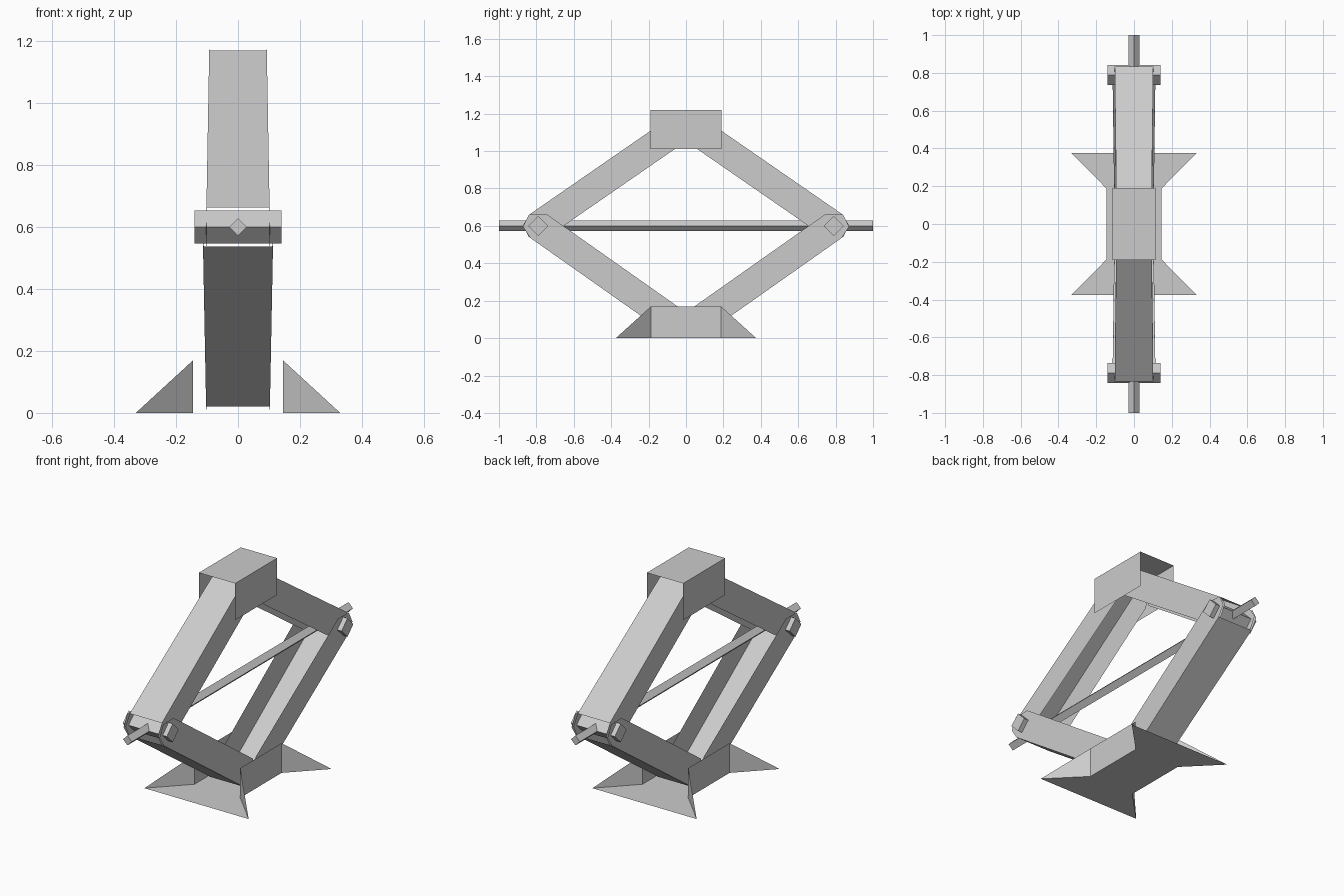
import bpy, bmesh, math
from mathutils import Vector

if "Cube" in bpy.data.objects:
    bpy.data.objects.remove(bpy.data.objects["Cube"])


def make(name, verts, faces):
    me = bpy.data.meshes.new(name)
    me.from_pydata([tuple(v) for v in verts], [], faces)
    me.update()
    ob = bpy.data.objects.new(name, me)
    bpy.context.collection.objects.link(ob)
    return ob


def diamond_bar(name, centre, half, r, axis):
    # four-sided bar standing on its edge, along x or y
    verts = []
    for s in (-half, half):
        for k in range(4):
            a, b = r * math.cos(k * math.pi / 2), r * math.sin(k * math.pi / 2)
            off = Vector((s, a, b)) if axis == 'x' else Vector((a, s, b))
            verts.append(Vector(centre) + off)
    faces = [(k, (k + 1) % 4, (k + 1) % 4 + 4, k + 4) for k in range(4)]
    faces += [(3, 2, 1, 0), (4, 5, 6, 7)]
    ob = make(name, verts, faces)
    bm = bmesh.new()
    bm.from_mesh(ob.data)
    bmesh.ops.recalc_face_normals(bm, faces=bm.faces)
    bm.to_mesh(ob.data)
    bm.free()


PIVOT_Y, PIVOT_Z = 0.79, 0.60
INNER_Y = 0.056
W = 0.077  # half depth of an arm


def arm(name, sy, inner_z, x_out, x_in):
    # sheet channel: two round-ended side plates and an outer web
    p0 = Vector((sy * PIVOT_Y, PIVOT_Z))
    p1 = Vector((sy * INNER_Y, inner_z))
    d = (p1 - p0).normalized()
    n = Vector((-d.y, d.x))
    if n.x * sy < 0:          # outward side carries the web
        n = -n
    length = (p1 - p0).length
    end = [(0, W), (-0.065, 0.05), (-0.075, -0.02), (0, -W)]
    outline = end + [(length - u, v) for u, v in reversed(end)]
    m = len(outline)
    verts = []
    for sx in (-1, 1):
        for u, v in outline:
            t = u / length
            q = p0 + d * u + n * v
            verts.append((sx * (x_out + (x_in - x_out) * t), q.x, q.y))
    make(name, verts, [tuple(range(m)), tuple(range(2 * m - 1, m - 1, -1)),
                       (0, m - 1, 2 * m - 1, m)])


# Arms
for sy, side in ((-1, "front"), (1, "back")):
    arm(side + "_lower_arm", sy, 0.083, 0.113, 0.103)
    arm(side + "_upper_arm", sy, 1.107, 0.102, 0.093)
    # Cross pins
    diamond_bar(side + "_pivot_pin", (0, sy * PIVOT_Y, PIVOT_Z), 0.14, 0.053, 'x')

# Drive screw
diamond_bar("drive_screw", (0, 0, PIVOT_Z), 1.0, 0.028, 'y')

# Top saddle: open-ended inverted channel
x, y = 0.115, 0.19
profile = [(-x, 1.01), (-x, 1.22), (x, 1.22), (x, 1.01)]
make("top_saddle", [(a, s, z) for s in (-y, y) for a, z in profile],
     [(i, i + 1, i + 5, i + 4) for i in range(3)])

# Base: bow-tie floor plate, side walls and flared gussets
floor = [(-0.33, -0.375), (0.33, -0.375), (0.145, -0.187), (0.145, 0.187),
         (0.33, 0.375), (-0.33, 0.375), (-0.145, 0.187), (-0.145, -0.187)]
verts = [(a, b, 0) for a, b in floor]
verts += [(*floor[i], 0.17) for i in (2, 3, 6, 7)]
make("base", verts, [(7, 6, 5, 4, 3, 2, 1, 0),
                     (2, 3, 9, 8), (6, 7, 11, 10),
                     (1, 2, 8), (3, 4, 9), (5, 6, 10), (7, 0, 11)])
